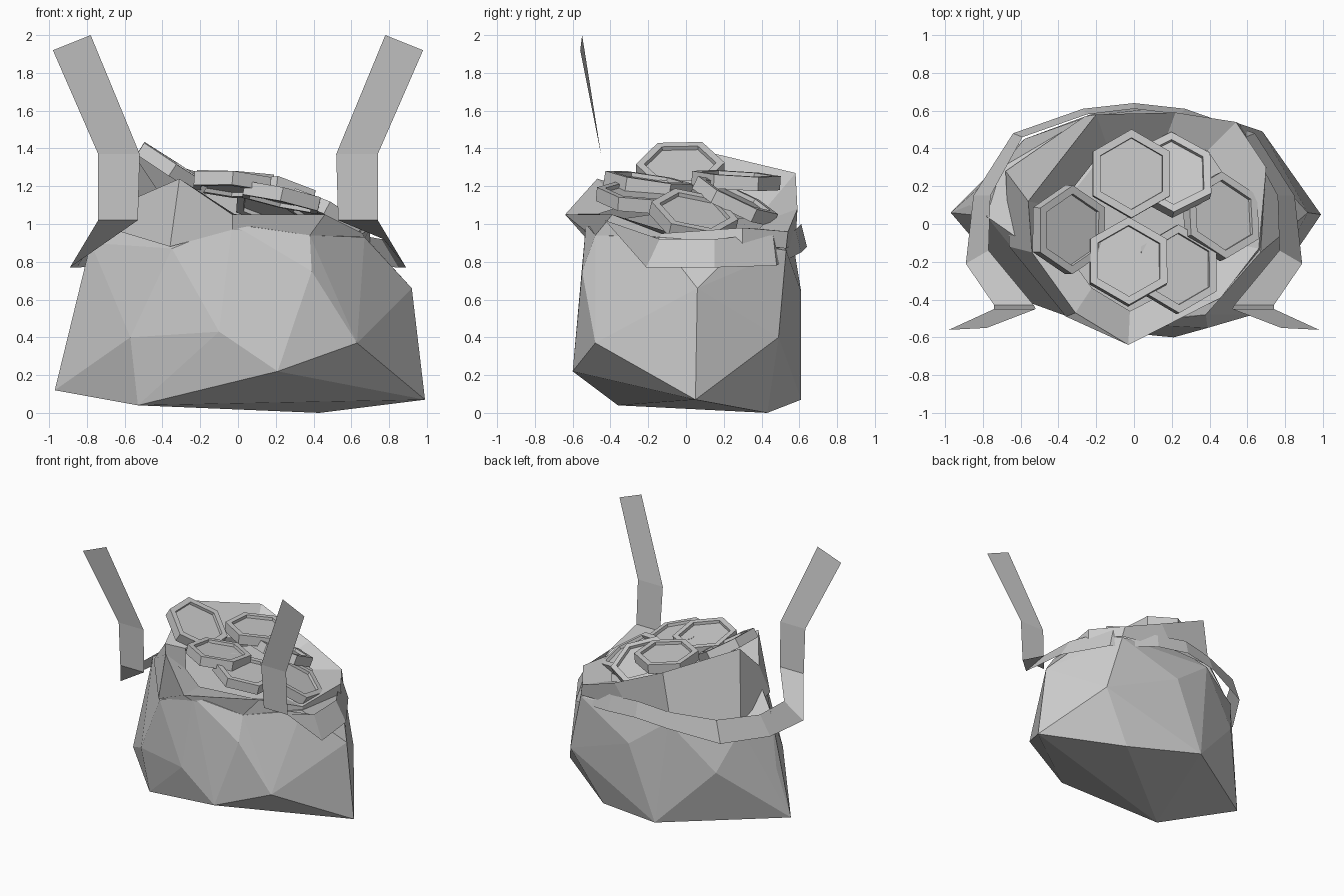
import bpy, bmesh
from math import cos, sin, pi
from mathutils import Vector, Matrix

if "Cube" in bpy.data.objects:
    bpy.data.objects.remove(bpy.data.objects["Cube"])


def finish(bm, name):
    bmesh.ops.recalc_face_normals(bm, faces=bm.faces[:])
    mesh = bpy.data.meshes.new(name)
    bm.to_mesh(mesh)
    bm.free()
    obj = bpy.data.objects.new(name, mesh)
    bpy.context.collection.objects.link(obj)
    return obj


def skin(name, rows, closed=False):
    """Join rows of points with quads."""
    bm = bmesh.new()
    grid = [[bm.verts.new(p) for p in row] for row in rows]
    n = len(rows[0])
    for a, b in zip(grid, grid[1:]):
        for i in range(n if closed else n - 1):
            j = (i + 1) % n
            bm.faces.new((a[i], a[j], b[j], b[i]))
    return finish(bm, name)


# Sack body: faceted hull around the main corners
corners = [
    (-.53, -.36, .04), (.43, .43, 0), (.99, .05, .07), (-.97, .06, .12),
    (-.15, .61, .07), (.21, -.60, .22), (.63, -.48, .37),
    (-.57, -.41, .40), (-.10, -.57, .43), (.39, -.55, .75), (.92, .06, .66),
    (.08, .61, .64), (-.58, .45, .52), (-.87, .10, .50), (.68, .49, .40),
    (-.78, .04, .90), (-.35, -.49, .87), (.38, -.48, .94), (.67, -.15, .93),
    (.56, .53, .86), (-.24, .57, .88), (-.70, .30, .85), (.70, .30, .90),
    (-.55, -.12, 1.06), (-.1, .45, 1.02), (-.03, -.53, 1.0),
]
bm = bmesh.new()
for p in corners:
    bm.verts.new(p)
hull = bmesh.ops.convex_hull(bm, input=bm.verts[:])
bmesh.ops.delete(bm, geom=list({v for v in hull['geom_interior']
                 if isinstance(v, bmesh.types.BMVert)}), context='VERTS')
finish(bm, "sack_body")

# Open collar: shoulder ring rising to a crooked rim, then dipping inside
shoulder = [(.67, -.14, .92), (.70, .30, .90), (.56, .53, .87), (.1, .58, .9),
            (-.26, .57, .9), (-.68, .28, .89), (-.66, -.12, .97),
            (-.36, -.49, .88), (-.03, -.54, .97), (.38, -.48, .94)]
rim = [(.66, -.13, .95), (.70, .30, .98), (.54, .54, .96), (.22, .59, 1.08),
       (-.20, .58, 1.27), (-.56, .12, 1.38), (-.54, -.15, 1.14),
       (-.31, -.47, 1.24), (-.03, -.64, 1.05), (.46, -.39, 1.05)]
inner = [(x * .72, y * .72, 1.05 - .14 * x) for x, y, z in rim]
skin("sack_collar", [shoulder, rim, inner], closed=True)

# Strap: flat ribbon round the back, with two free ends rising at the front
half = [((.98, -.56, 1.92), (.78, -.55, 2.0)),
        ((.74, -.45, 1.37), (.52, -.45, 1.37)),
        ((.74, -.43, 1.02), (.53, -.43, 1.02)),
        ((.89, -.21, .77), (.77, -.14, .92)),
        ((.85, .15, .77), (.76, .15, .92)),
        ((.64, .48, .78), (.59, .46, .95)),
        ((.27, .61, .85), (.25, .58, .97))]
flip = [tuple((-x, y, z) for x, y, z in pair) for pair in reversed(half)]
middle = ((0, .64, .88), (0, .61, 1.0))
skin("strap", half + [middle] + flip)


# Hexagonal coins with recessed faces
def coin(name, centre, normal):
    profile = [(.188, .015), (.19, .037), (.235, .037),
               (.235, -.037), (.19, -.037), (.188, -.015)]
    bm = bmesh.new()
    rings = [[bm.verts.new((r * cos(pi / 2 + k * pi / 3),
                            r * sin(pi / 2 + k * pi / 3), z))
              for k in range(6)] for r, z in profile]
    for a, b in zip(rings, rings[1:]):
        for i in range(6):
            bm.faces.new((a[i], a[(i + 1) % 6], b[(i + 1) % 6], b[i]))
    bm.faces.new(rings[0])
    bm.faces.new(rings[-1])
    turn = Vector((0, 0, 1)).rotation_difference(Vector(normal))
    bm.transform(Matrix.Translation(centre) @ turn.to_matrix().to_4x4())
    finish(bm, name)


coins = [((-.345, -.03, 1.29), (.54, -.02, .83)),
         ((-.015, .265, 1.23), (.06, .06, 1)),
         ((.20, .26, 1.12), (.12, .42, .87)),
         ((.46, .04, 1.04), (.46, .20, .87)),
         ((-.03, -.20, 1.21), (.08, .15, 1)),
         ((.23, -.24, 1.14), (.22, .08, 1))]
for n, (centre, normal) in enumerate(coins, 1):
    coin(f"coin_{n}", centre, normal)
